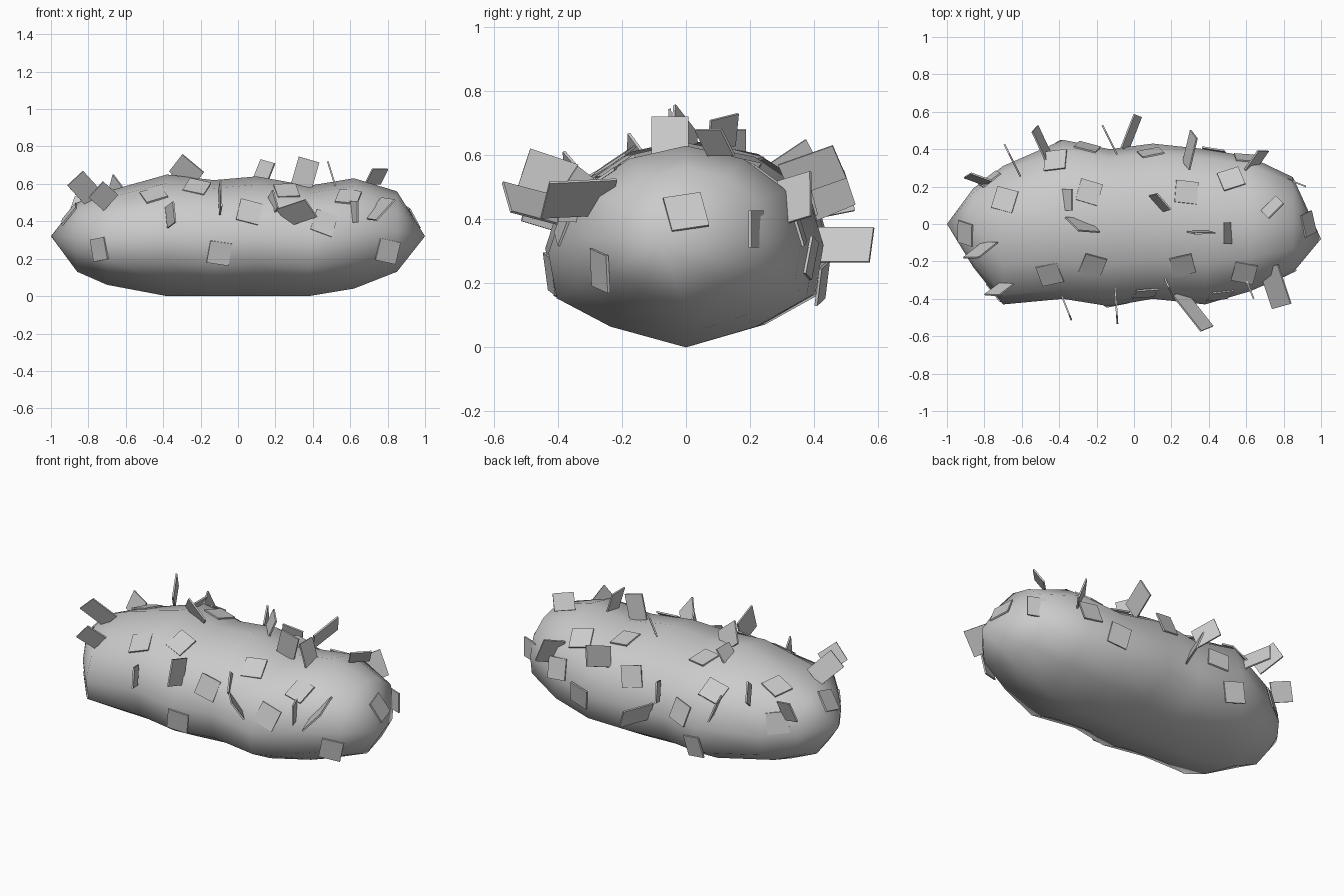
import bpy, bmesh, random
from mathutils import Vector, Matrix
from mathutils.bvhtree import BVHTree

random.seed(4)
default = bpy.data.objects.get("Cube")
if default:
    bpy.data.objects.remove(default, do_unlink=True)

GREY = (0.6, 0.6, 0.6, 1)
grey = bpy.data.materials.new("light_grey")
grey.diffuse_color = GREY
grey.use_nodes = True
grey.node_tree.nodes["Principled BSDF"].inputs["Base Color"].default_value = GREY


def make_object(name, bm):
    mesh = bpy.data.meshes.new(name)
    bm.to_mesh(mesh)
    mesh.materials.append(grey)
    obj = bpy.data.objects.new(name, mesh)
    bpy.context.collection.objects.link(obj)
    return obj


# Lumpy body: twelve-sided rings along x, closed to a point at each end
half_section = [(0, 0), (.55, .11), (.94, .26), (1, .5), (.88, .76), (.5, .93), (0, 1)]
# x, reach to the front, reach to the back, bottom, top
stations = [
    (-.86, .23, .19, .13, .5), (-.7, .43, .31, .06, .56),
    (-.38, .4, .45, 0, .65), (-.13, .44, .4, 0, .62),
    (.1, .4, .43, 0, .64), (.38, .43, .4, 0, .59),
    (.62, .36, .36, .04, .63), (.85, .26, .25, .13, .56),
]
bm = bmesh.new()
rings = []
for x, front, back, low, high in stations:
    pts = [(back * s, low + (high - low) * h) for s, h in half_section]
    pts += [(-front * s, low + (high - low) * h) for s, h in half_section[-2:0:-1]]
    rings.append([bm.verts.new((x, y, z)) for y, z in pts])
count = len(rings[0])
for a, b in zip(rings, rings[1:]):
    for i in range(count):
        j = (i + 1) % count
        bm.faces.new((a[i], a[j], b[j], b[i]))
for ring, tip in ((rings[0], (-1, 0, .32)), (rings[-1], (1, -.08, .32))):
    end = bm.verts.new(tip)
    for i in range(count):
        bm.faces.new((ring[i], ring[(i + 1) % count], end))
bmesh.ops.recalc_face_normals(bm, faces=bm.faces)
for face in bm.faces:
    face.smooth = True
surface = BVHTree.FromBMesh(bm)
make_object("body", bm)
bm.free()


def plate(name, centre, long_axis, hint, length, width):
    """Thin box; its width follows the hint as far as the long axis allows."""
    u = Vector(long_axis).normalized()
    v = Vector(hint)
    v = (v - u * v.dot(u)).normalized()
    frame = Matrix((u, v, u.cross(v))).transposed().to_4x4()
    bm = bmesh.new()
    bmesh.ops.create_cube(bm, size=1, matrix=Matrix.Translation(centre) @ frame
                          @ Matrix.Diagonal((length, width, .009, 1)))
    make_object(name, bm)
    bm.free()


X, Y, Z = Matrix.Identity(3)


def flat_plates(side, outward, upward, spots):
    """Plates lying on the skin, dropped onto it from one side."""
    for n, (x, h) in enumerate(spots):
        point, normal, _, _ = surface.ray_cast(X * x + upward * h + outward * 2, -outward)
        along = Y if abs(normal.x) > .7 else X
        across = normal.cross(along).normalized()
        along = across.cross(normal) + across * random.uniform(-.4, .4)
        plate(f"{side}_flat_plate_{n}", point + normal * .003, along, across, .12, .12)


flat_plates("top", Z, Y, [
    (-.9, -.05), (-.69, .13), (-.42, .34), (-.24, .17), (-.22, -.22),
    (.28, .17), (.52, .24), (.93, 0), (.26, -.22), (.59, -.26)])
flat_plates("front", -Y, Z, [
    (-.74, .25), (-.1, .23), (.8, .24), (.46, .39), (.06, .45), (-.45, .54)])
flat_plates("back", Y, Z, [
    (.09, .48), (-.77, .38), (-.35, .2), (-.25, .37), (.43, .28), (.6, .38)])


def standing_plates(kind, width, plates):
    """Plates standing out of the skin, each from a root to a tip."""
    for n, (root, tip, hint) in enumerate(plates):
        root, tip = Vector(root), Vector(tip)
        plate(f"{kind}_standing_plate_{n}", (root + tip) / 2, tip - root, hint,
              (tip - root).length, width)


left_down = X - Z * 2.5
left_up = X + Y / 2 + Z * 2.5
standing_plates("small", .115, [
    ((-.77, -.1, .52), (-.87, -.18, .63), X + Z),
    ((-.68, -.32, .5), (-.76, -.38, .57), X + Z),
    ((-.62, .28, .52), (-.68, .4, .6), Z),
    ((-.78, .22, .45), (-.89, .26, .48), left_up),
    ((-.46, .36, .45), (-.53, .51, .48), left_down),
    ((-.38, .13, .61), (-.33, .13, .68), Y),
    ((-.38, -.4, .42), (-.34, -.5, .45), Z),
    ((-.1, .39, .45), (-.16, .51, .5), Z),
    ((-.05, .4, .32), (.02, .58, .32), left_down),
    ((.12, .11, .62), (.16, .12, .72), X - Y),
    ((.28, .31, .52), (.32, .48, .58), left_up),
    ((.72, .11, .6), (.76, .07, .68), X + Y),
    ((.34, -.04, .59), (.38, -.05, .73), X),
    ((.52, -.05, .59), (.48, -.05, .72), Y),
    ((.16, -.28, .45), (.2, -.37, .52), Z),
    ((.24, -.37, .42), (.39, -.56, .47), X - Z),
    ((.6, -.3, .45), (.64, -.4, .45), Z),
    ((.82, .24, .37), (.92, .2, .37), Z),
])
standing_plates("wide", .15, [
    ((-.31, .03, .62), (-.24, -.04, .71), X - Z),
    ((-.1, -.36, .5), (-.09, -.51, .55), Z),
    ((.62, .29, .45), (.69, .39, .48), left_down),
    ((.72, -.23, .47), (.79, -.44, .46), X + Z),
])
